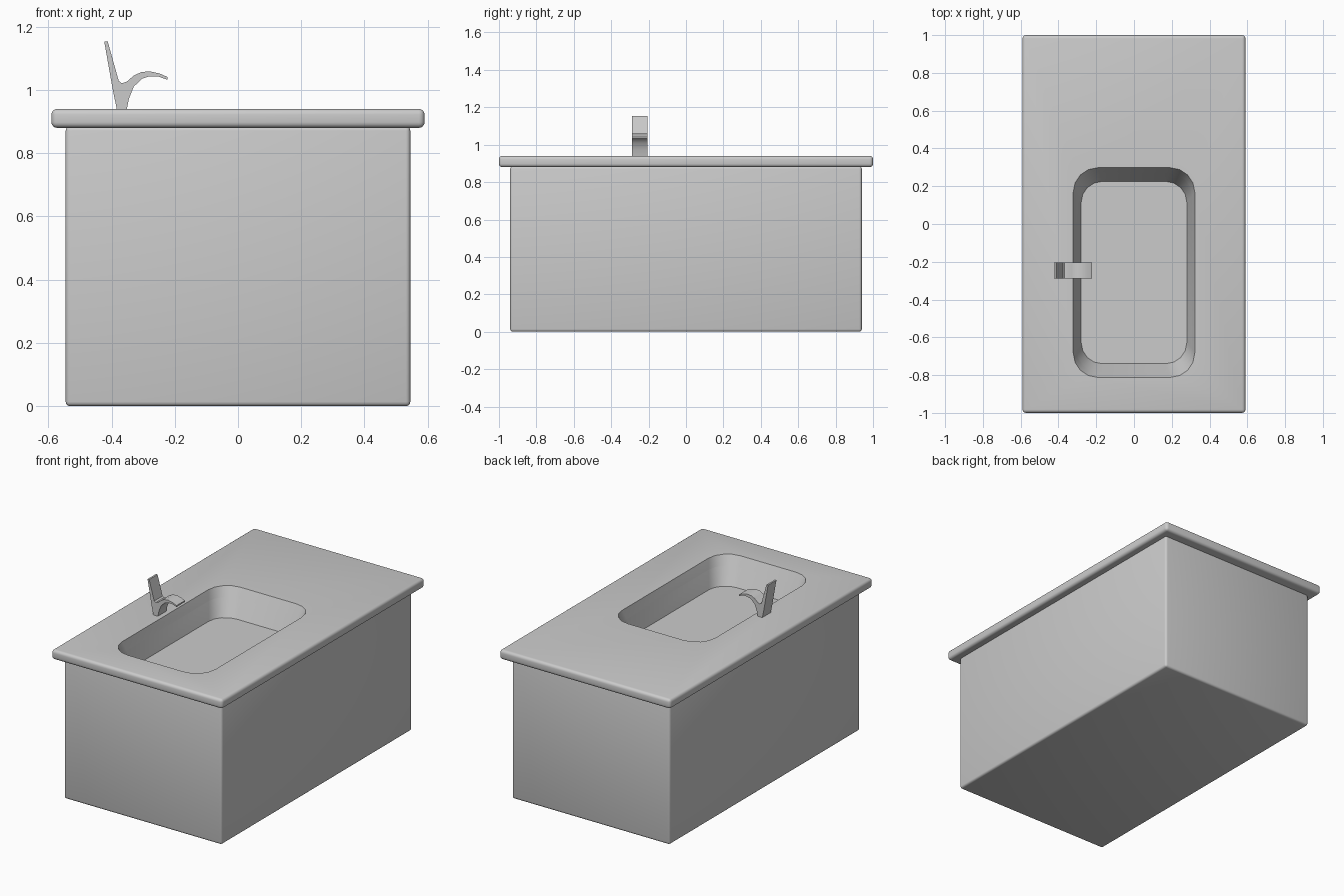
import bpy, bmesh, math

if "Cube" in bpy.data.objects:
    bpy.data.objects.remove(bpy.data.objects["Cube"])

RIM_Z, FLOOR_Z = 0.94, 0.775
SINK_Y = -0.257


def finish(bm, name, angle=40):
    bmesh.ops.recalc_face_normals(bm, faces=bm.faces)
    mesh = bpy.data.meshes.new(name)
    bm.to_mesh(mesh)
    bm.free()
    ob = bpy.data.objects.new(name, mesh)
    bpy.context.collection.objects.link(ob)
    smooth(ob, angle)
    return ob


def smooth(ob, angle=40):
    bpy.ops.object.select_all(action='DESELECT')
    ob.select_set(True)
    bpy.context.view_layer.objects.active = ob
    bpy.ops.object.shade_smooth_by_angle(angle=math.radians(angle))


def rounded_box(name, size, z0, bevel, segments, open_top=False):
    bm = bmesh.new()
    bmesh.ops.create_cube(bm, size=1)
    for v in bm.verts:
        v.co = (v.co.x * size[0], v.co.y * size[1], (v.co.z + 0.5) * size[2] + z0)
    bmesh.ops.bevel(bm, geom=bm.edges[:], offset=bevel, segments=segments,
                    profile=0.5, affect='EDGES')
    if open_top:
        bm.normal_update()
        top = max(bm.faces, key=lambda f: f.calc_center_median().z)
        bmesh.ops.delete(bm, geom=[top], context='FACES')
    return finish(bm, name)


def sink_loop(bm, z, steps=4):
    # Rounded rectangle that narrows with depth
    s = 1 - (RIM_Z - z) * 0.13 / (RIM_Z - FLOOR_Z)
    hx, hy, r = 0.322, 0.555, 0.13
    verts = []
    for i, (sx, sy) in enumerate([(1, 1), (-1, 1), (-1, -1), (1, -1)]):
        for k in range(steps + 1):
            a = math.radians(90 * (i + k / steps))
            x = sx * (hx - r) + r * math.cos(a)
            y = sy * (hy - r) + r * math.sin(a)
            verts.append(bm.verts.new((x * s, SINK_Y + y * s, z)))
    return verts


def sink_solid(name, z_top, z_bottom, cap_top):
    bm = bmesh.new()
    a, b = sink_loop(bm, z_top), sink_loop(bm, z_bottom)
    n = len(a)
    for i in range(n):
        bm.faces.new((a[i], a[(i + 1) % n], b[(i + 1) % n], b[i]))
    bm.faces.new(b)
    if cap_top:
        bm.faces.new(a)
    ob = finish(bm, name)
    if not cap_top:
        ob.data.flip_normals()  # basin is seen from inside
    return ob


# Cabinet, open under the countertop
rounded_box("cabinet", (1.09, 1.88, 0.885), 0, 0.014, 3, open_top=True)

# Countertop with a sink opening
counter = rounded_box("countertop", (1.18, 2.0, 0.06), 0.88, 0.018, 4)
cutter = sink_solid("sink_cutter", 0.97, 0.85, True)
cutter.hide_render = True
mod = counter.modifiers.new("sink_opening", 'BOOLEAN')
mod.operation, mod.solver, mod.object = 'DIFFERENCE', 'EXACT', cutter
bpy.context.view_layer.objects.active = counter
bpy.ops.object.modifier_apply(modifier=mod.name)
bpy.data.objects.remove(cutter)
smooth(counter)

# Basin below the opening
sink_solid("sink_basin", 0.88, FLOOR_Z, False)

# Faucet: side profile extruded across its width
profile = [(-.383, .938), (-.352, .938), (-.345, .972), (-.33, 1.01), (-.304, 1.035),
           (-.28, 1.043), (-.254, 1.043), (-.223, 1.032), (-.223, 1.041), (-.248, 1.052),
           (-.28, 1.059), (-.307, 1.056), (-.33, 1.045), (-.352, 1.026), (-.367, 1.021),
           (-.377, 1.028), (-.412, 1.153), (-.423, 1.153), (-.395, .995)]
bm = bmesh.new()
face = bm.faces.new([bm.verts.new((x, -0.288, z)) for x, z in profile])
out = bmesh.ops.extrude_face_region(bm, geom=[face], use_keep_orig=True)
for v in out["geom"]:
    if isinstance(v, bmesh.types.BMVert):
        v.co.y += 0.083
finish(bm, "faucet", 35)
